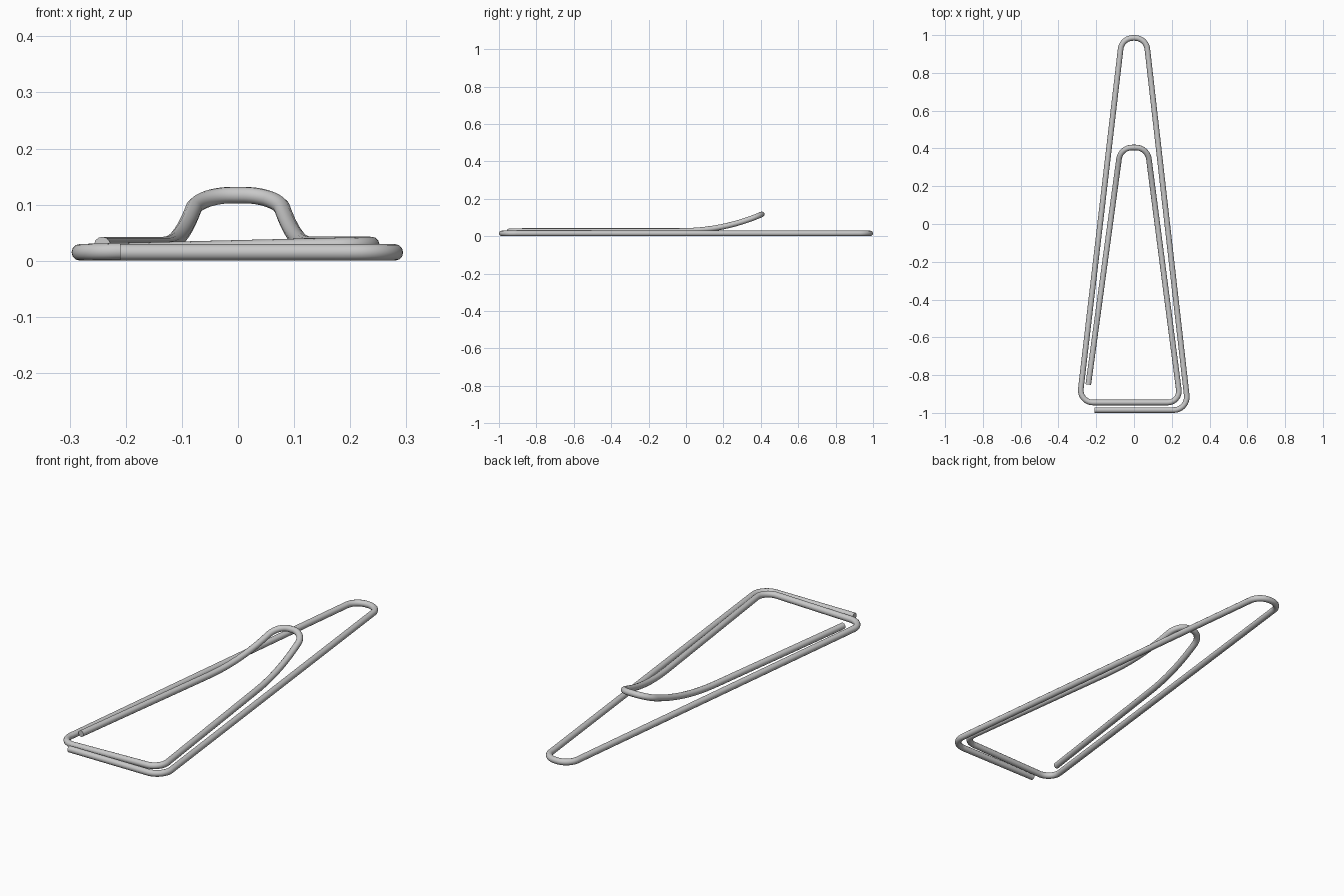
import bpy
import math
from mathutils import Vector

cube = bpy.data.objects.get("Cube")
if cube:
    bpy.data.objects.remove(cube, do_unlink=True)

WIRE = 0.0148
LOW, HIGH = 0.015, 0.028      # heights of the outer and inner loops
BEND_START, TIP_Y, LIFT = -0.05, 0.405, 0.089

# Corners of the bent wire, in order: x, y, z, bend radius
corners = [
    (-0.21, -0.985, LOW, 0),
    (0.288, -0.985, LOW, 0.07),
    (0.064, 0.985, LOW, 0.066),
    (-0.064, 0.985, LOW, 0.066),
    (-0.29, -0.945, LOW, 0.065),
    (0.246, -0.945, HIGH, 0.06),
    (0.071, TIP_Y, HIGH, 0.07),
    (-0.071, TIP_Y, HIGH, 0.07),
    (-0.242, -0.85, HIGH, 0),
]
INNER = 6                     # the inner loop's tongue starts at this corner


def fillet(before, corner, after, radius, steps=12):
    """Points of a round bend that replaces a sharp corner."""
    d1, d2 = (before - corner).normalized(), (after - corner).normalized()
    half = d1.angle(d2) / 2
    centre = corner + (d1 + d2).normalized() * radius / math.sin(half)
    reach = radius / math.tan(half)
    a = (corner + d1 * reach - centre).normalized()
    b = (corner + d2 * reach - centre).normalized()
    return [centre + a.slerp(b, i / steps) * radius for i in range(steps + 1)]


def raised(p):
    """Lift the tongue of the inner loop in a gentle curve."""
    t = max(0, (p.y - BEND_START) / (TIP_Y - BEND_START))
    return p + Vector((0, 0, LIFT * t ** 2.2))


# Round the corners, dividing the straight runs so that the tongue can curve
spots = [Vector(c[:3]) for c in corners]
path = [spots[0]]
last = spots[0]
for i in range(1, len(spots)):
    bend = [spots[i]]
    if i < len(spots) - 1:
        bend = fillet(spots[i - 1], spots[i], spots[i + 1], corners[i][3])
    count = max(1, round((bend[0] - last).length / 0.04))
    run = [last.lerp(bend[0], k / count) for k in range(1, count)] + bend
    path += [raised(p) for p in run] if i >= INNER else run
    last = bend[-1]

# Sweep a round wire along the path
curve = bpy.data.curves.new("wire_path", "CURVE")
curve.dimensions = "3D"
curve.bevel_depth = WIRE
curve.bevel_resolution = 4
curve.use_fill_caps = True
spline = curve.splines.new("POLY")
spline.points.add(len(path) - 1)
for point, p in zip(spline.points, path):
    point.co = (*p, 1)

wire = bpy.data.objects.new("bent_wire", curve)
bpy.context.collection.objects.link(wire)
bpy.ops.object.select_all(action="DESELECT")
wire.select_set(True)
bpy.context.view_layer.objects.active = wire
bpy.ops.object.convert(target="MESH")
wire = bpy.context.object
wire.name = "bent_wire"
bpy.ops.object.shade_smooth_by_angle(angle=math.radians(40))

# Grey metal
metal = bpy.data.materials.new("grey_metal")
metal.use_nodes = True
colour = (0.58, 0.58, 0.58, 1)
metal.diffuse_color = colour
metal.node_tree.nodes["Principled BSDF"].inputs["Base Color"].default_value = colour
wire.data.materials.clear()
wire.data.materials.append(metal)
